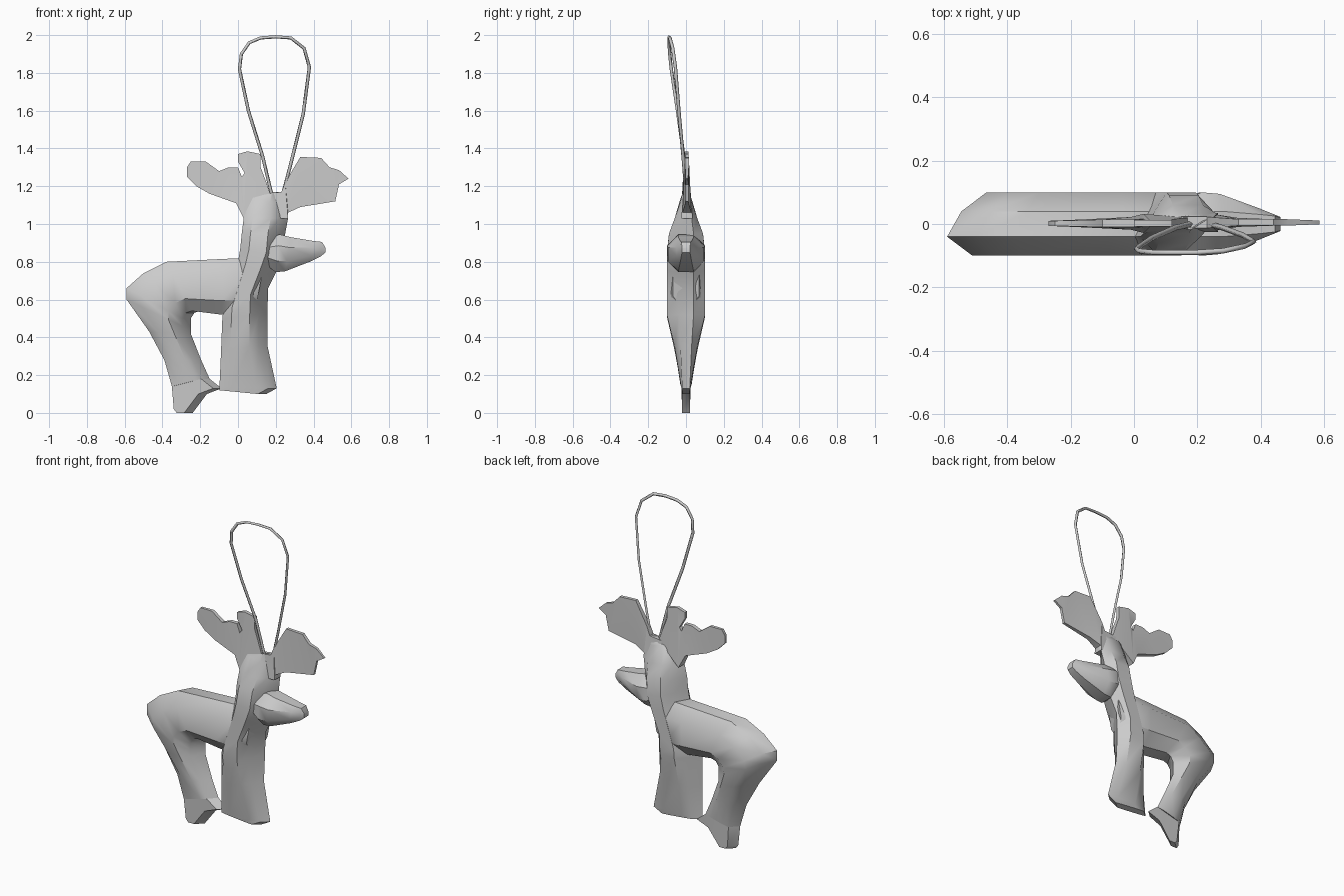
import bpy, bmesh, math

SKEW = .045  # the back outline is shifted sideways against the front one


def finish(name, bm):
    bmesh.ops.recalc_face_normals(bm, faces=bm.faces)
    me = bpy.data.meshes.new(name)
    bm.to_mesh(me)
    bm.free()
    ob = bpy.data.objects.new(name, me)
    bpy.context.collection.objects.link(ob)
    bpy.ops.object.select_all(action='DESELECT')
    ob.select_set(True)
    bpy.context.view_layer.objects.active = ob
    bpy.ops.object.shade_smooth_by_angle(angle=math.radians(38))
    return ob


def loft(name, sections, lo=.3, hi=.7, skew=SKEW):
    """Section: edge A (x, z), edge B (x, z), rim half width, middle half width."""
    bm = bmesh.new()
    rings = []
    for ax, az, bx, bz, rim, mid in sections:
        prof = [(0, -rim), (lo, -mid), (hi, -mid), (1, -rim),
                (1, rim), (hi, mid), (lo, mid), (0, rim)]
        ring = []
        for t, y in prof:
            dx = skew * (1 - t) if y > 0 else -skew * t
            ring.append(bm.verts.new((ax + (bx - ax) * t + dx, y, az + (bz - az) * t)))
        rings.append(ring)
    for p, q in zip(rings, rings[1:]):
        for i in range(8):
            j = (i + 1) % 8
            bm.faces.new((p[i], p[j], q[j], q[i]))
    bm.faces.new(rings[0])
    bm.faces.new(rings[-1])
    return finish(name, bm)


def slab(name, outline, y0=0.0, skew=0.0):
    """Outline points: x, z, half thickness, side of the skew (0 left, 1 right)."""
    bm = bmesh.new()
    f = [bm.verts.new((x - skew * s, y0 - t, z)) for x, z, t, s in outline]
    b = [bm.verts.new((x + skew * (1 - s), y0 + t, z)) for x, z, t, s in outline]
    n = len(f)
    caps = [bm.faces.new(f), bm.faces.new(b[::-1])]
    for i in range(n):
        j = (i + 1) % n
        bm.faces.new((f[i], b[i], b[j], f[j]))
    bmesh.ops.triangulate(bm, faces=caps)
    return finish(name, bm)


def flat(points):
    return [(x, z, t, .5) for x, z, t in points]


# Trunk, rump and upper hind leg
loft("trunk_and_hind_leg", [
    (.14, .80, .14, .56, .03, .07),
    (.04, .82, .06, .52, .04, .099),
    (-.08, .815, -.04, .52, .04, .10),
    (-.38, .80, -.20, .54, .04, .10),
    (-.50, .74, -.23, .53, .04, .10),
    (-.59, .66, -.25, .50, .04, .10),
    (-.59, .60, -.25, .46, .04, .095),
    (-.47, .43, -.25, .42, .04, .08),
    (-.39, .28, -.195, .28, .03, .05),
    (-.35, .14, -.15, .18, .025, .03)], .27, .75)

# Hind hoof
slab("hind_hoof", [
    (-.35, .14, .025, 0), (-.34, .02, .02, 0), (-.32, 0, .02, .1), (-.24, 0, .02, 1),
    (-.165, .10, .022, 1), (-.10, .13, .02, .7), (-.15, .18, .025, 1)], 0, SKEW)

# Front leg, chest and neck
loft("front_leg_neck_head", [
    (-.10, .12, .15, .10, .018, .02),
    (-.098, .14, .205, .13, .02, .025),
    (-.09, .32, .155, .36, .03, .06),
    (-.083, .50, .155, .52, .04, .10),
    (-.08, .525, .16, .66, .04, .10),
    (.0, .80, .20, .74, .04, .10),
    (.012, .87, .24, .84, .04, .10),
    (.02, .95, .25, .95, .04, .09),
    (.03, 1.03, .265, 1.03, .03, .06),
    (.07, 1.14, .25, 1.11, .018, .03),
    (.17, 1.16, .23, 1.17, .014, .018)], .25, .75)

# Snout
loft("snout", [
    (.14, .91, .14, .79, .04, .07),
    (.22, .945, .20, .745, .04, .10),
    (.28, .93, .25, .75, .04, .095),
    (.40, .91, .38, .80, .03, .05),
    (.445, .905, .44, .83, .025, .03),
    (.463, .875, .463, .85, .02, .022)], skew=0)

# Antlers
slab("left_antler", flat([
    (.03, 1.03, .03), (-.01, 1.11, .02), (-.15, 1.16, .013), (-.22, 1.20, .01),
    (-.27, 1.25, .008), (-.27, 1.30, .008), (-.25, 1.33, .008), (-.17, 1.33, .01),
    (-.10, 1.28, .012), (-.05, 1.30, .012), (0, 1.30, .012), (.02, 1.25, .014),
    (.035, 1.27, .013), (0, 1.33, .01), (0, 1.37, .01), (.05, 1.385, .01),
    (.12, 1.37, .01), (.12, 1.30, .013), (.15, 1.22, .016), (.17, 1.16, .018)]), .002)
slab("right_antler", flat([
    (.15, 1.16, .018), (.23, 1.17, .018), (.25, 1.22, .016), (.33, 1.355, .01),
    (.44, 1.35, .01), (.485, 1.30, .01), (.535, 1.285, .008), (.585, 1.24, .006),
    (.535, 1.21, .008), (.515, 1.12, .008), (.33, 1.09, .014), (.265, 1.06, .024),
    (.265, 1.03, .03), (.15, 1.03, .03)]), .005)

# Hanging cord loop
path = [(.18, 0, 1.15), (.13, -.012, 1.36), (.055, -.045, 1.60), (.008, -.078, 1.82),
        (.018, -.086, 1.90), (.06, -.09, 1.96), (.12, -.09, 1.985), (.20, -.09, 1.991),
        (.28, -.085, 1.985), (.35, -.07, 1.93), (.378, -.056, 1.83),
        (.345, -.036, 1.58), (.28, -.012, 1.32), (.235, 0, 1.15)]
cu = bpy.data.curves.new("hanging_cord", 'CURVE')
cu.dimensions = '3D'
cu.bevel_depth = .009
cu.bevel_resolution = 0
cu.use_fill_caps = True
sp = cu.splines.new('POLY')
sp.points.add(len(path) - 1)
for p, co in zip(sp.points, path):
    p.co = (*co, 1)
bpy.context.collection.objects.link(bpy.data.objects.new("hanging_cord", cu))
